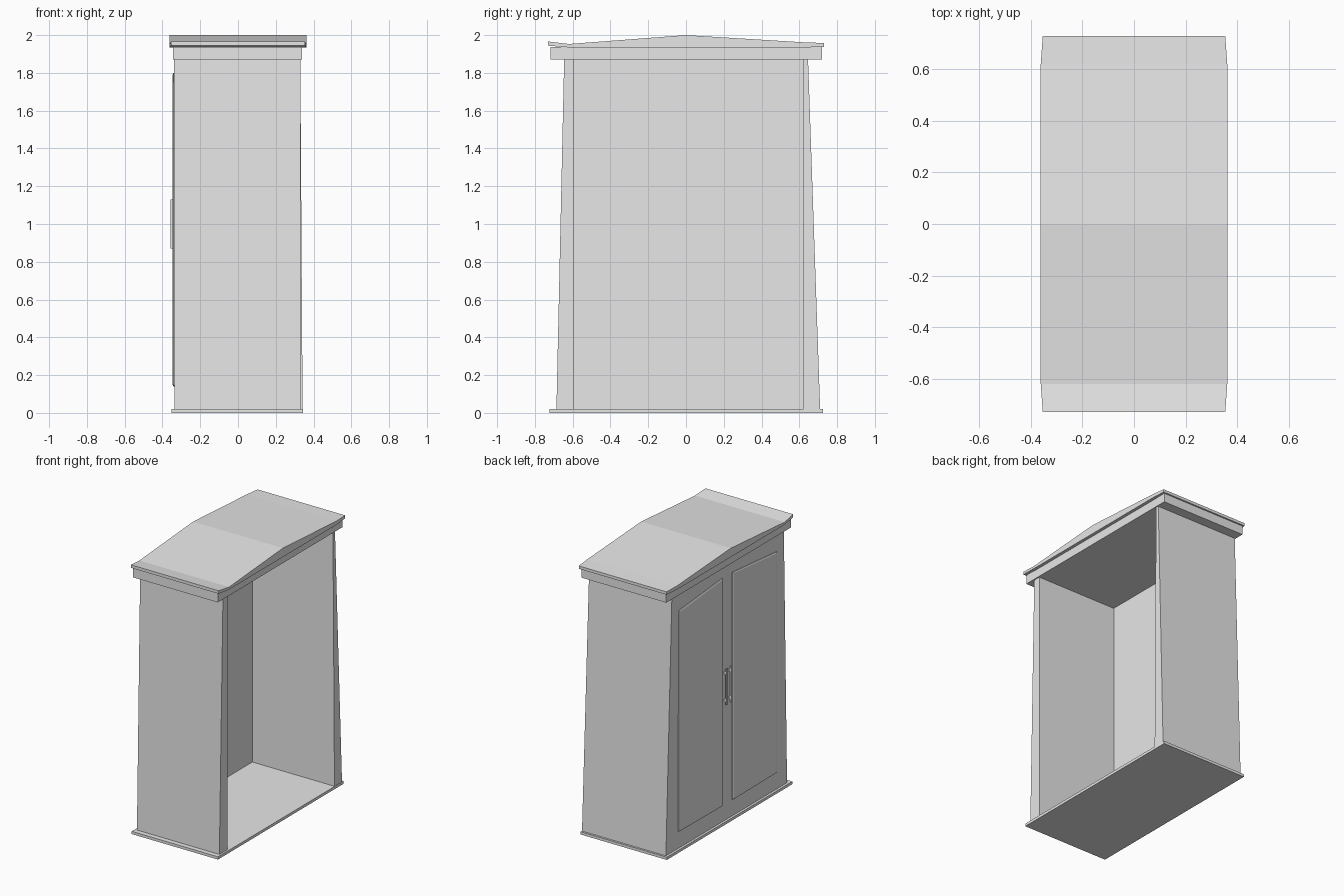
import bpy
import bmesh

if "Cube" in bpy.data.objects:
    bpy.data.objects.remove(bpy.data.objects["Cube"], do_unlink=True)

grey = bpy.data.materials.new("plain_grey")
grey.use_nodes = True
grey.diffuse_color = (0.8, 0.8, 0.8, 1)
grey.node_tree.nodes["Principled BSDF"].inputs["Base Color"].default_value = (0.8, 0.8, 0.8, 1)


def finish(name, bm):
    bmesh.ops.recalc_face_normals(bm, faces=bm.faces)
    mesh = bpy.data.meshes.new(name)
    bm.to_mesh(mesh)
    bm.free()
    mesh.materials.append(grey)
    obj = bpy.data.objects.new(name, mesh)
    bpy.context.collection.objects.link(obj)
    return obj


def loft(bm, ring_a, ring_b):
    """Closed solid between two matching outlines; returns the second cap."""
    a = [bm.verts.new(p) for p in ring_a]
    b = [bm.verts.new(p) for p in ring_b]
    bm.faces.new(a)
    cap = bm.faces.new(b)
    for i in range(len(a)):
        j = (i + 1) % len(a)
        bm.faces.new((a[i], a[j], b[j], b[i]))
    return cap


def block(name, z0, z1, bottom, top=None):
    """Box with x0, x1, y0, y1 bounds at the bottom and at the top."""
    def ring(bounds, z):
        x0, x1, y0, y1 = bounds
        return [(x0, y0, z), (x1, y0, z), (x1, y1, z), (x0, y1, z)]
    bm = bmesh.new()
    loft(bm, ring(bottom, z0), ring(top or bottom, z1))
    return finish(name, bm)


# Base and cornice
block("base", 0, 0.02, (-0.352, 0.344, -0.722, 0.724))
block("frieze", 1.872, 1.938, (-0.344, 0.339, -0.717, 0.719))

# Tapered end walls and the wall carrying the doors
block("front_wall", 0.02, 1.873, (-0.334, 0.33, -0.686, -0.592), (-0.334, 0.33, -0.645, -0.592))
block("back_wall", 0.02, 1.873, (-0.334, 0.342, 0.623, 0.71), (-0.334, 0.33, 0.623, 0.646))
block("door_wall", 0.02, 1.873, (-0.335, -0.32, -0.686, 0.71), (-0.338, -0.32, -0.645, 0.646))

# Roof slab: lofted across its length, low ridge and slightly narrowed ends
sections = [  # y, half width, underside, top
    (-0.73, 0.354, 1.944, 1.966),
    (-0.62, 0.362, 1.935, 1.953),
    (0, 0.362, 1.935, 2.0),
    (0.62, 0.362, 1.935, 1.962),
    (0.73, 0.354, 1.937, 1.958),
]
bm = bmesh.new()
rings = []
for y, w, low, high in sections:
    rings.append([bm.verts.new(p) for p in
                  ((-w, y, low), (w, y, low), (w, y, high), (-w, y, high))])
for a, b in zip(rings, rings[1:]):
    for i in range(4):
        j = (i + 1) % 4
        bm.faces.new((a[i], a[j], b[j], b[i]))
bm.faces.new(rings[0])
bm.faces.new(rings[-1])
finish("roof", bm)

# Doors with sloping tops, a raised moulding and a handle each
for side, inner, outer, grip in (("back", 0.065, 0.57, 0.035), ("front", -0.05, -0.56, -0.02)):
    outline = [(inner, 0.14), (outer, 0.145), (outer, 1.755), (inner, 1.8)]
    bm = bmesh.new()
    cap = loft(bm, [(-0.33, y, z) for y, z in outline], [(-0.342, y, z) for y, z in outline])
    bmesh.ops.recalc_face_normals(bm, faces=bm.faces)
    bmesh.ops.inset_individual(bm, faces=[cap], thickness=0.012, depth=0.004)
    finish(side + "_door", bm)
    block(side + "_handle", 0.87, 1.13, (-0.357, -0.347, grip - 0.008, grip + 0.008))
    for z in (0.89, 1.09):
        block(side + "_handle_post", z, z + 0.02,
              (-0.35, -0.334, grip - 0.006, grip + 0.006))
